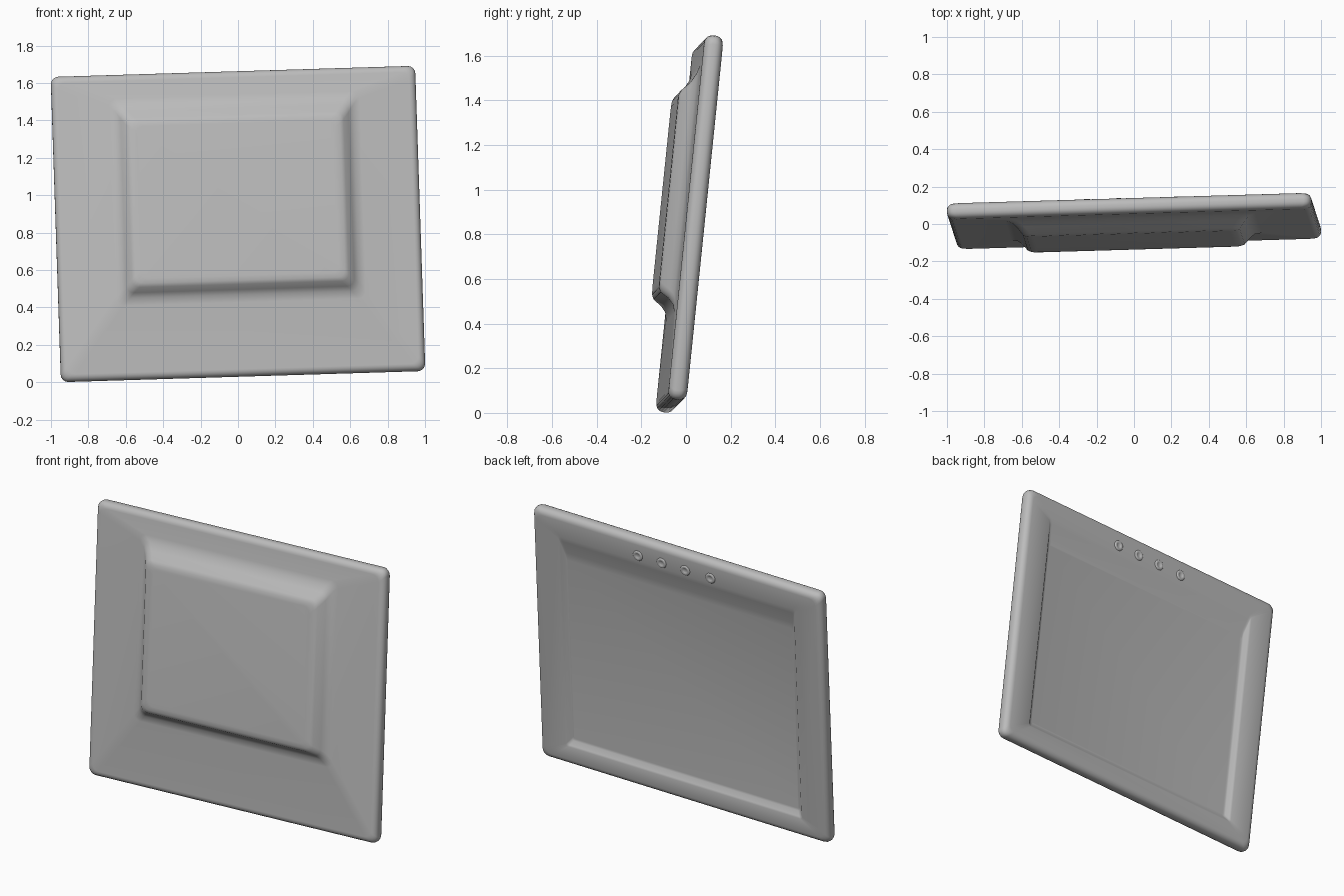
import bpy, bmesh, math
from mathutils import Matrix, Vector

cube = bpy.data.objects.get("Cube")
if cube:
    bpy.data.objects.remove(cube)

grey = bpy.data.materials.new("matte grey")
grey.use_nodes = True
grey.diffuse_color = (0.5, 0.5, 0.5, 1)
grey.node_tree.nodes["Principled BSDF"].inputs["Base Color"].default_value = (0.5, 0.5, 0.5, 1)

# The whole panel leans back, and is slightly rolled and turned
POSE = (Matrix.Translation((0, 0.016, 0.846))
        @ Matrix.Rotation(math.radians(1.5), 4, "Z")
        @ Matrix.Rotation(math.radians(-5.9), 4, "X")
        @ Matrix.Rotation(math.radians(-1.76), 4, "Y"))


def ring(bm, left, right, low, high, y, radius, steps=5):
    """Rounded rectangle of vertices facing the front at depth y."""
    corners = [(right, high, 0), (left, high, 1), (left, low, 2), (right, low, 3)]
    verts = []
    for cx, cz, quarter in corners:
        sx = -1 if cx == right else 1
        sz = -1 if cz == high else 1
        for i in range(steps):
            a = math.pi / 2 * (quarter + i / (steps - 1))
            verts.append(bm.verts.new((cx + sx * radius + radius * math.cos(a), y,
                                       cz + sz * radius + radius * math.sin(a))))
    return verts


def loft(bm, rings):
    """Skin consecutive rings and cap both ends."""
    for a, b in zip(rings, rings[1:]):
        for i in range(len(a)):
            j = (i + 1) % len(a)
            bm.faces.new((a[i], a[j], b[j], b[i]))
    bm.faces.new(rings[0])
    bm.faces.new(rings[-1])


def finish(bm, name, angle):
    bmesh.ops.recalc_face_normals(bm, faces=bm.faces)
    mesh = bpy.data.meshes.new(name)
    bm.to_mesh(mesh)
    bm.free()
    mesh.materials.append(grey)
    ob = bpy.data.objects.new(name, mesh)
    bpy.context.collection.objects.link(ob)
    ob.matrix_world = POSE
    bpy.ops.object.select_all(action="DESELECT")
    ob.select_set(True)
    bpy.context.view_layer.objects.active = ob
    bpy.ops.object.shade_smooth_by_angle(angle=math.radians(angle))
    return ob


# Panel: raised front block, slab with rounded rim, shallow recess at the back
W, H = 0.975, 0.82
bm = bmesh.new()
rings = []
# front block, flaring into the slab: half width, bottom, top, depth
for hw, low, high, y in [(0.53, -0.29, 0.53, -0.123), (0.56, -0.315, 0.555, -0.121),
                         (0.58, -0.335, 0.575, -0.112), (0.61, -0.36, 0.615, -0.075),
                         (0.635, -0.385, 0.655, -0.053), (0.67, -0.425, 0.69, -0.043)]:
    rings.append(ring(bm, -hw, hw, low, high, y, 0.04))
# rounded rim, as half of an ellipse-cornered section
T, R = 0.0425, 0.036
for side in (-1, 1):
    for i in range(6):
        a = math.pi / 2 * (i if side < 0 else 5 - i) / 5
        inset = R * (1 - math.sin(a))
        y = side * (T - R + R * math.cos(a))
        rings.append(ring(bm, -W + inset, W - inset, -H + inset, H - inset, y, 0.04))
# recess with steep sides and bottom, easing out gently at the top
for hw, low, high, y in [(0.80, -0.70, 0.68, 0.0425), (0.79, -0.69, 0.65, 0.037),
                         (0.772, -0.667, 0.57, 0.018), (0.762, -0.655, 0.53, 0.015)]:
    rings.append(ring(bm, -hw, hw, low, high, y, 0.015))
loft(bm, rings)
finish(bm, "panel", 50)

# Row of four small ringed buttons above the recess
bm = bmesh.new()
for x in (0.26, 0.1, -0.06, -0.23):
    rows = []
    for radius, y in [(0.034, 0.040), (0.030, 0.046), (0.022, 0.049), (0.014, 0.045), (0.010, 0.043)]:
        rows.append([bm.verts.new((x + radius * math.cos(k * math.tau / 16), y,
                                   0.715 + radius * math.sin(k * math.tau / 16)))
                     for k in range(16)])
    loft(bm, rows)
finish(bm, "back_buttons", 60)
